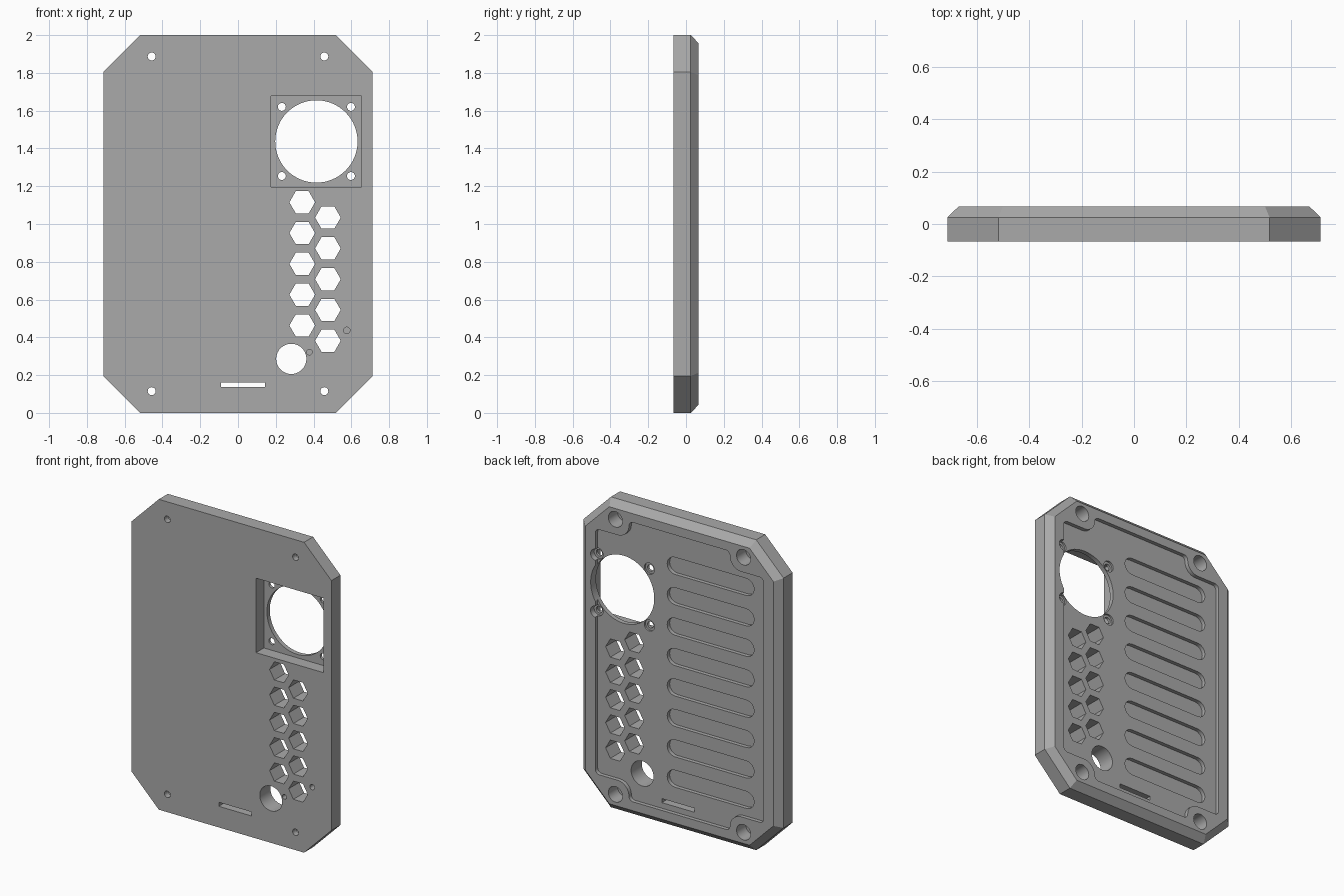
import bpy, bmesh, math

cube = bpy.data.objects.get("Cube")
if cube:
    bpy.data.objects.remove(cube)

FRONT, BEVEL, BACK = -0.067, 0.025, 0.067
FLOOR = BACK - 0.025
grey = bpy.data.materials.new("plain grey")
grey.use_nodes = True
grey.diffuse_color = (0.4, 0.4, 0.4, 1)
grey.node_tree.nodes["Principled BSDF"].inputs["Base Color"].default_value = (0.4, 0.4, 0.4, 1)


def loft(name, rings):
    """Solid through rings of (y, [(x, z), ...])."""
    bm = bmesh.new()
    loops = [[bm.verts.new((x, y, z)) for x, z in pts] for y, pts in rings]
    n = len(loops[0])
    for a, b in zip(loops, loops[1:]):
        for i in range(n):
            j = (i + 1) % n
            bm.faces.new((a[i], a[j], b[j], b[i]))
    bm.faces.new(loops[0][::-1])
    bm.faces.new(loops[-1])
    bmesh.ops.recalc_face_normals(bm, faces=bm.faces)
    me = bpy.data.meshes.new(name)
    bm.to_mesh(me)
    bm.free()
    me.materials.append(grey)
    ob = bpy.data.objects.new(name, me)
    bpy.context.collection.objects.link(ob)
    return ob


def octagon(inset):
    w, h, t = 0.713 - inset, 1 - inset, 0.195 - inset * (2 - math.sqrt(2))
    q = [(w, h - t), (w - t, h)]
    pts = q + [(-x, z) for x, z in q[::-1]]
    pts += [(-x, -z) for x, z in pts]
    return [(x, z + 1) for x, z in pts]


def ngon(cx, cz, r, n=40):
    return [(cx + r * math.cos(math.tau * i / n), cz + r * math.sin(math.tau * i / n)) for i in range(n)]


def rect(x0, x1, z0, z1):
    return [(x0, z0), (x1, z0), (x1, z1), (x0, z1)]


def arc(cx, cz, r, a0, a1, n=8):
    return [(cx + r * math.cos(math.radians(a0 + (a1 - a0) * i / n)),
             cz + r * math.sin(math.radians(a0 + (a1 - a0) * i / n))) for i in range(n + 1)]


panel = loft("vent_panel", [(FRONT, octagon(0)), (BEVEL, octagon(0)), (BACK, octagon(0.043))])


def cut(pts, y0=-0.2, y1=0.2):
    cutter = loft("cutter", [(y0, pts), (y1, pts)])
    cutter.hide_render = True
    mod = panel.modifiers.new("cut", "BOOLEAN")
    mod.operation, mod.solver, mod.object = "DIFFERENCE", "EXACT", cutter
    bpy.context.view_layer.objects.active = panel
    bpy.ops.object.modifier_apply(modifier=mod.name)
    bpy.data.objects.remove(cutter)


# Back recess, stepping around the four corner bosses
w, h, nx, nz, f = 0.60, 0.90, 0.36, 0.79, 0.03
quarter = (arc(w - f, nz - f, f, 0, 90) + arc(nx + 0.08, nz + 0.08, 0.08, 270, 180)
           + arc(nx - f, h - f, f, 0, 90))
half = quarter + [(-x, z) for x, z in quarter[::-1]]
outline = half + [(-x, -z) for x, z in half]
cut([(x, z + 1) for x, z in outline], FLOOR, 0.2)

# Row of shallow rounded slots
for i in range(8):
    z = 0.315 + 0.196 * i
    cut(arc(0.05, z, 0.055, -90, 90) + arc(-0.46, z, 0.055, 90, 270), FLOOR - 0.025, 0.2)

# Fan pocket, opening and screw holes
FX, FZ = 0.415, 1.437
cut(rect(FX - 0.24, FX + 0.24, FZ - 0.24, FZ + 0.24), -0.2, FRONT + 0.08)
cut(ngon(FX, FZ, 0.218, 64))
for sx in (-1, 1):
    for sz in (-1, 1):
        x, z = FX + 0.183 * sx, FZ + 0.183 * sz
        cut(ngon(x, z, 0.021, 24))
        cut(ngon(x, z, 0.036, 24), 0.03, 0.2)
        # Corner mounting holes with counterbores
        x, z = 0.457 * sx, 1.001 + 0.886 * sz
        cut(ngon(x, z, 0.021, 24))
        cut(ngon(x, z, 0.05, 32), FRONT + 0.04, 0.2)

# Two staggered columns of hexagonal vents
for i in range(5):
    cut(ngon(0.34, 0.463 + 0.163 * i, 0.068, 6))
    cut(ngon(0.476, 0.382 + 0.163 * i, 0.068, 6))

# Round port, cable slot and blind indicator holes
cut(ngon(0.282, 0.286, 0.08))
cut(rect(-0.09, 0.143, 0.136, 0.162))
cut(ngon(0.576, 0.437, 0.017, 20), -0.2, FRONT + 0.05)
cut(ngon(0.378, 0.322, 0.015, 20), -0.2, FRONT + 0.05)

panel.select_set(True)
bpy.ops.object.shade_smooth_by_angle(angle=math.radians(25))
